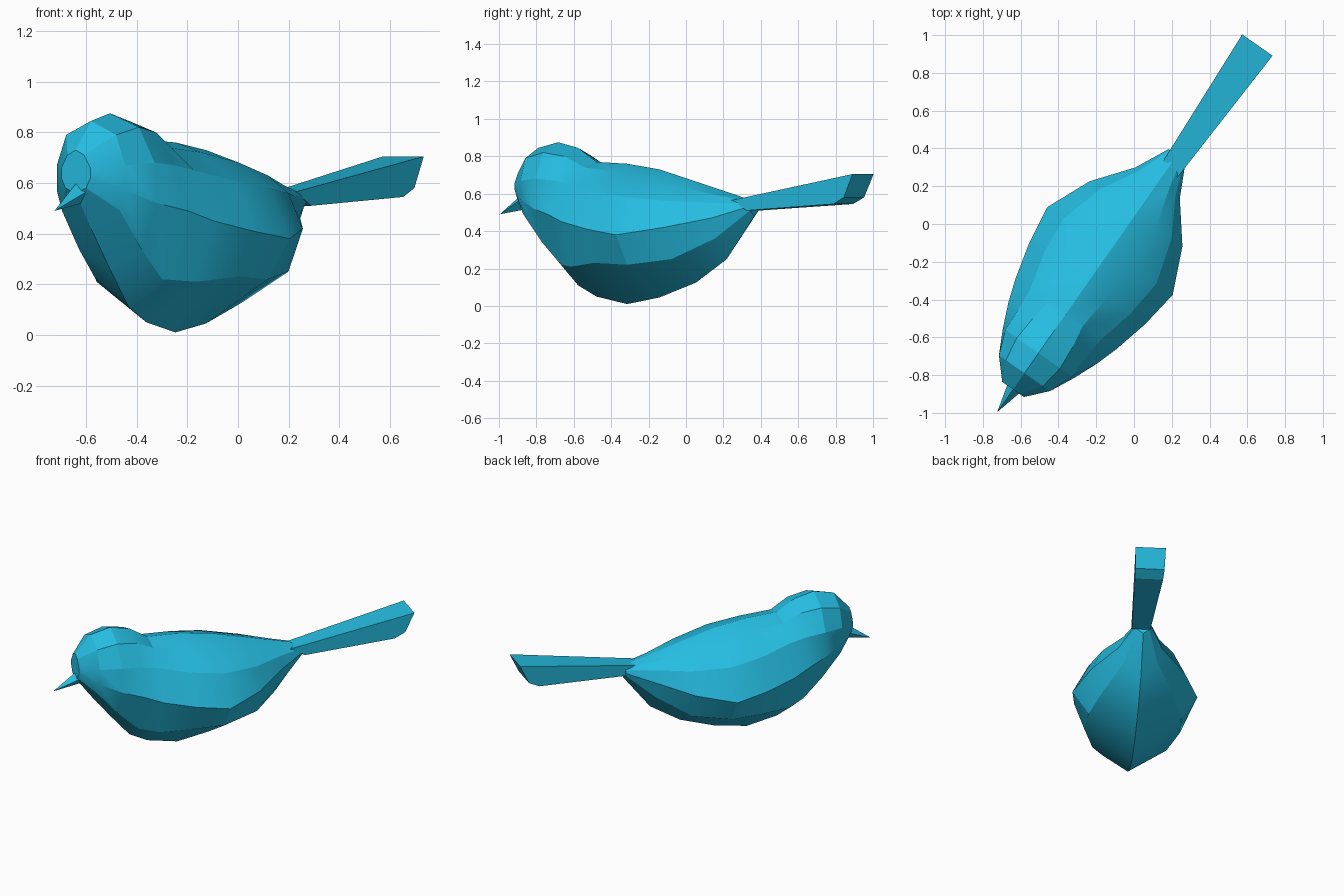
import bpy
import bmesh
import math
from mathutils import Matrix

cube = bpy.data.objects.get("Cube")
if cube:
    bpy.data.objects.remove(cube, do_unlink=True)

# One plain colour covers the whole bird
blue = bpy.data.materials.new("sky_blue")
blue.use_nodes = True
COLOUR = (0.019, 0.51, 0.76, 1.0)
blue.diffuse_color = COLOUR
blue.node_tree.nodes["Principled BSDF"].inputs["Base Color"].default_value = COLOUR

# The bird is modelled along y, then turned on the spot
TURN = Matrix.Translation((-0.018, 0.013, 0)) @ Matrix.Rotation(math.radians(-35), 4, "Z")


def finish(name, bm, smooth_angle):
    """Turn the mesh into place, add it to the scene and shade it."""
    bmesh.ops.recalc_face_normals(bm, faces=bm.faces)
    bm.transform(TURN)
    mesh = bpy.data.meshes.new(name)
    bm.to_mesh(mesh)
    bm.free()
    mesh.materials.append(blue)
    obj = bpy.data.objects.new(name, mesh)
    bpy.context.collection.objects.link(obj)
    bpy.ops.object.select_all(action="DESELECT")
    bpy.context.view_layer.objects.active = obj
    obj.select_set(True)
    bpy.ops.object.shade_smooth_by_angle(angle=math.radians(smooth_angle))
    return obj


def loft(bm, rings):
    """Skin closed rings of points and cap both ends."""
    loops = [[bm.verts.new(p) for p in ring] for ring in rings]
    for a, b in zip(loops, loops[1:]):
        for i in range(len(a)):
            j = (i + 1) % len(a)
            bm.faces.new((a[i], a[j], b[j], b[i]))
    bm.faces.new(loops[0])
    bm.faces.new(list(reversed(loops[-1])))


def mirrored_ring(y, ridge, side, keel):
    """Ring from ridge down the left side to the keel and up the right."""
    left = [(x, y, z) for x, z in side]
    right = [(-x, y, z) for x, z in reversed(side)]
    return [(0, y, ridge)] + left + [(0, y, keel)] + right


# Body and head: station, ridge height, side points, keel height
sections = [
    (-1.085, 0.73, [(0.04, 0.71), (0.07, 0.66), (0.07, 0.62), (0.05, 0.58)], 0.56),
    (-0.98, 0.845, [(0.12, 0.79), (0.165, 0.67), (0.165, 0.57), (0.14, 0.49)], 0.42),
    (-0.85, 0.875, [(0.14, 0.82), (0.215, 0.68), (0.23, 0.52), (0.15, 0.34)], 0.26),
    (-0.72, 0.845, [(0.13, 0.80), (0.22, 0.67), (0.285, 0.49), (0.16, 0.22)], 0.11),
    (-0.60, 0.77, [(0.11, 0.74), (0.23, 0.65), (0.325, 0.45), (0.24, 0.21)], 0.05),
    (-0.40, 0.76, [(0.13, 0.72), (0.28, 0.61), (0.375, 0.41), (0.31, 0.23)], 0.01),
    (-0.19, 0.73, [(0.16, 0.68), (0.30, 0.58), (0.405, 0.38), (0.30, 0.22)], 0.045),
    (0.05, 0.665, [(0.13, 0.63), (0.23, 0.56), (0.30, 0.42), (0.23, 0.25)], 0.125),
    (0.25, 0.61, [(0.07, 0.59), (0.115, 0.55), (0.143, 0.47), (0.11, 0.36)], 0.25),
    (0.43, 0.56, [(0.03, 0.557), (0.05, 0.55), (0.055, 0.53), (0.04, 0.51)], 0.48),
]
bm = bmesh.new()
loft(bm, [mirrored_ring(*s) for s in sections])
finish("body", bm, 20)

# Beak: four-sided spike dipping forward
bm = bmesh.new()
base = [bm.verts.new(p) for p in
        [(0, -1.04, 0.63), (0.05, -1.04, 0.58), (0, -1.04, 0.52), (-0.05, -1.04, 0.58)]]
tip = bm.verts.new((0, -1.232, 0.49))
bm.faces.new(base)
for i in range(4):
    bm.faces.new((base[i], base[(i + 1) % 4], tip))
finish("beak", bm, 15)

# Tail: side profile given width, flared to the rear
profile = [(0.33, 0.565), (1.15, 0.705), (1.09, 0.58), (1.02, 0.545), (0.43, 0.51)]


def tail_side(sign):
    return [(0.014 + sign * (0.055 + 0.042 * (y - 0.33) / 0.8), y, z) for y, z in profile]


bm = bmesh.new()
loft(bm, [tail_side(-1), tail_side(1)])
finish("tail", bm, 20)
